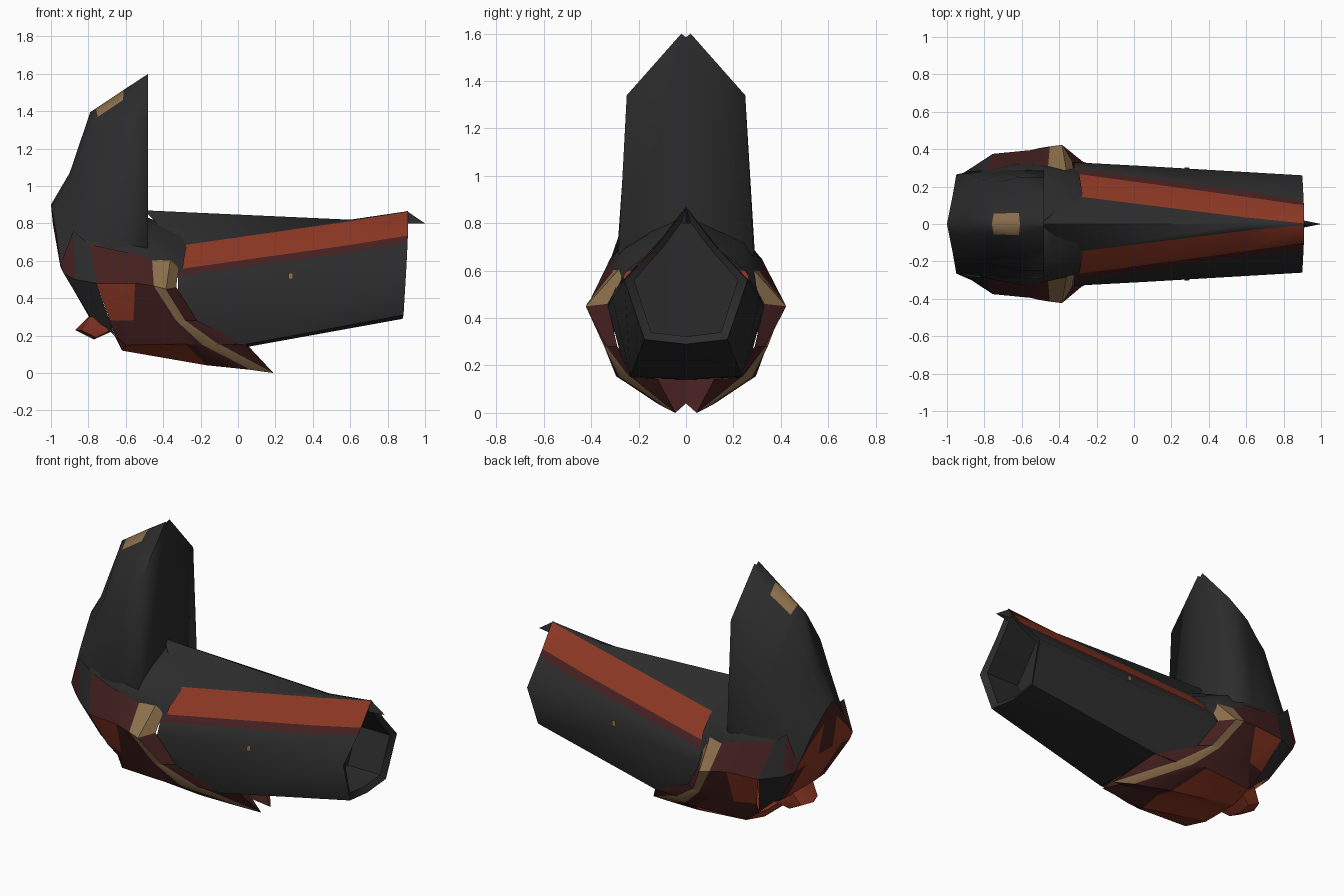
import bpy, bmesh, math
from mathutils import Vector


def colour(name, rgb):
    m = bpy.data.materials.new(name)
    m.diffuse_color = (*rgb, 1)
    return m


MATS = [colour("charcoal", (0.025, 0.025, 0.025)),
        colour("rust_red", (0.26, 0.038, 0.017)),
        colour("maroon", (0.058, 0.014, 0.014)),
        colour("tan_gold", (0.27, 0.165, 0.075))]
GREY, RED, MAROON, GOLD = range(4)


def shell(name, rows, rule=lambda r, c: GREY, extra=(), angle=35):
    """Skin a grid of points on the +y half, mirrored to -y.
    rule(row, column) picks the colour; extra holds loose grey polygons."""
    bm = bmesh.new()

    def face(pts, mat):
        for s in (1, -1):
            loop = []
            for x, y, z in pts:
                p = Vector((x, s * y, z))
                if all((p - q).length > 1e-4 for q in loop):
                    loop.append(p)
            if len(loop) > 2:
                loop = loop if s > 0 else loop[::-1]
                bm.faces.new([bm.verts.new(p) for p in loop]).material_index = mat

    for r in range(len(rows) - 1):
        for c in range(len(rows[r]) - 1):
            face((rows[r][c], rows[r][c + 1], rows[r + 1][c + 1], rows[r + 1][c]), rule(r, c))
    for pts in extra:
        face(pts, GREY)
    bmesh.ops.remove_doubles(bm, verts=bm.verts, dist=1e-4)
    bmesh.ops.recalc_face_normals(bm, faces=bm.faces)
    me = bpy.data.meshes.new(name)
    bm.to_mesh(me)
    bm.free()
    for m in MATS:
        me.materials.append(m)
    ob = bpy.data.objects.new(name, me)
    bpy.context.collection.objects.link(ob)
    bpy.ops.object.select_all(action='DESELECT')
    ob.select_set(True)
    bpy.context.view_layer.objects.active = ob
    bpy.ops.object.shade_smooth_by_angle(angle=math.radians(angle))
    return ob


# Upper arm sleeve: ridge, patch edge, shoulder, side, lower edge
upper = [
    [(-.48, 0, 1.585), (-.61, 0, 1.515), (-.76, 0, 1.415), (-.79, 0, 1.395), (-.90, 0, 1.07), (-1, 0, .90)],
    [(-.48, .02, 1.60), (-.615, .06, 1.46), (-.75, .055, 1.37), (-.78, .06, 1.34), (-.89, .06, 1.05), (-.99, .05, .85)],
    [(-.48, .25, 1.34), (-.61, .25, 1.25), (-.70, .23, 1.17), (-.76, .22, 1.12), (-.86, .18, .95), (-.97, .15, .74)],
    [(-.48, .285, .68), (-.61, .29, .68), (-.72, .285, .68), (-.80, .28, .68), (-.89, .27, .66), (-.95, .265, .58)],
    [(-.48, .26, .60), (-.61, .28, .55), (-.72, .28, .50), (-.80, .27, .46), (-.86, .26, .45), (-.91, .26, .50)],
]
shell("upper_arm", upper, lambda r, c: GOLD if r == 0 and c == 1 else GREY,
      extra=[[row[0] for row in upper] + [(-.48, 0, .60)]], angle=100)

# Forearm sleeve: ridge, red stripe, maroon border, side, underside
forearm = [
    [(-.50, 0, .87), (.60, 0, .82), (.91, 0, .866)],
    [(-.32, .15, .68), (.60, .035, .812), (.91, .003, .863)],
    [(-.32, .27, .555), (.60, .145, .685), (.908, .10, .735)],
    [(-.32, .30, .52), (.60, .175, .645), (.907, .13, .70)],
    [(-.32, .33, .45), (.05, .31, .48), (.90, .26, .56)],
    [(-.32, .25, .15), (.05, .235, .155), (.885, .175, .31)],
    [(-.32, 0, .14), (.05, 0, .14), (.88, 0, .29)],
]
shell("forearm", forearm, lambda r, c: {1: RED, 2: MAROON}.get(r, GREY), angle=65)

# Small painted fleck on each forearm side
shell("forearm_fleck", [[(.27, .302, .505), (.295, .301, .505)],
                        [(.27, .298, .535), (.295, .297, .535)]], lambda r, c: GOLD)

# Recessed wrist opening
rim = [row[-1] for row in forearm]
inner = [(x - .02, y * .84, .56 + (z - .56) * .88) for x, y, z in rim]
deep = [(x - .22, y, z) for x, y, z in inner]
shell("wrist_opening", [rim, inner, deep], extra=[deep])

# Pointed tip over the wrist
shell("wrist_tip", [[(.90, 0, .868), (1, 0, .80)], [(.90, .02, .80), (1, 0, .80)]])

# Grey web joining the sleeves at the inner elbow
shell("elbow_joint", [
    [(-.62, 0, .80), (-.55, 0, .82), (-.48, 0, .83), (-.40, .03, .80)],
    [(-.80, .26, .72), (-.60, .26, .74), (-.47, .15, .76), (-.29, .09, .735)],
    [(-.82, .28, .70), (-.58, .285, .69), (-.42, .24, .70), (-.275, .16, .67)],
    [(-.80, .29, .62), (-.56, .33, .63), (-.37, .285, .62), (-.29, .25, .60)],
    [(-.78, .29, .55), (-.56, .33, .55), (-.37, .30, .53), (-.30, .30, .50)],
], angle=50)

# Faceted elbow guard with gold trim along its front edge
guard = [
    [(-.80, .285, .69), (-.62, .32, .65), (-.54, .325, .64), (-.46, .30, .61), (-.36, .275, .615), (-.32, .275, .56)],
    [(-.755, .375, .48), (-.55, .395, .48), (-.51, .405, .475), (-.45, .415, .465), (-.385, .423, .45), (-.33, .33, .46)],
    [(-.685, .29, .28), (-.56, .335, .28), (-.44, .345, .29), (-.33, .345, .28), (-.28, .335, .28), (-.22, .29, .28)],
    [(-.66, .23, .20), (-.60, .27, .15), (-.28, .295, .155), (-.19, .28, .15), (-.12, .25, .165), (.05, .23, .15)],
    [(-.64, .12, .17), (-.62, .12, .12), (-.17, .125, .042), (.07, .08, .017), (.19, .045, 0), (.05, .12, .142)],
    [(-.64, 0, .17), (-.62, 0, .12), (-.17, 0, .07), (0, 0, .055), (.10, 0, .04), (.05, 0, .14)],
]


def guard_colour(r, c):
    if (c == 3 and r < 4) or (r, c) == (0, 4):
        return GOLD
    if (r, c) in ((1, 0), (3, 0), (3, 1), (4, 0), (4, 1)):
        return RED
    return MAROON


shell("elbow_guard", guard, guard_colour, angle=25)

# Grey side flaps running down behind the guard, with a maroon edge
flap_front = [(-.80, .285, .69), (-.755, .375, .48), (-.66, .23, .20)]
flap_back = [(-.88, .28, .76), (-.87, .30, .50), (-.77, .24, .30)]
panel_edge = [(-.95, .265, .58), (-.93, .262, .53), (-.79, .22, .30)]
shell("side_flap", [flap_front, flap_back, panel_edge],
      lambda r, c: MAROON if r == 1 and c == 0 else GREY)

# Rear elbow panel: red field with maroon top and side border
shell("rear_panel", [
    [(-1, 0, .90), (-.99, 0, .80), (-.95, 0, .57), (-.79, 0, .29)],
    [(-.99, .05, .85), (-.985, .06, .77), (-.95, .07, .57), (-.79, .06, .29)],
    [(-.97, .15, .74), (-.965, .16, .68), (-.94, .17, .55), (-.79, .15, .295)],
    [panel_edge[0], panel_edge[0], panel_edge[1], panel_edge[2]],
], lambda r, c: MAROON if c == 0 or (r, c) in ((2, 2), (0, 1)) else RED)

# Small spur under the elbow
shell("elbow_spur", [
    [(-.87, 0, .23), (-.79, 0, .31), (-.66, 0, .30), (-.68, 0, .22), (-.77, 0, .18), (-.87, 0, .23)],
    [(-.84, .08, .23), (-.79, .10, .31), (-.66, .12, .30), (-.68, .12, .23), (-.76, .08, .19), (-.84, .08, .23)],
    [(-.74, .11, .26)] * 6,
], lambda r, c: MAROON if c in (1, 2) else RED)
